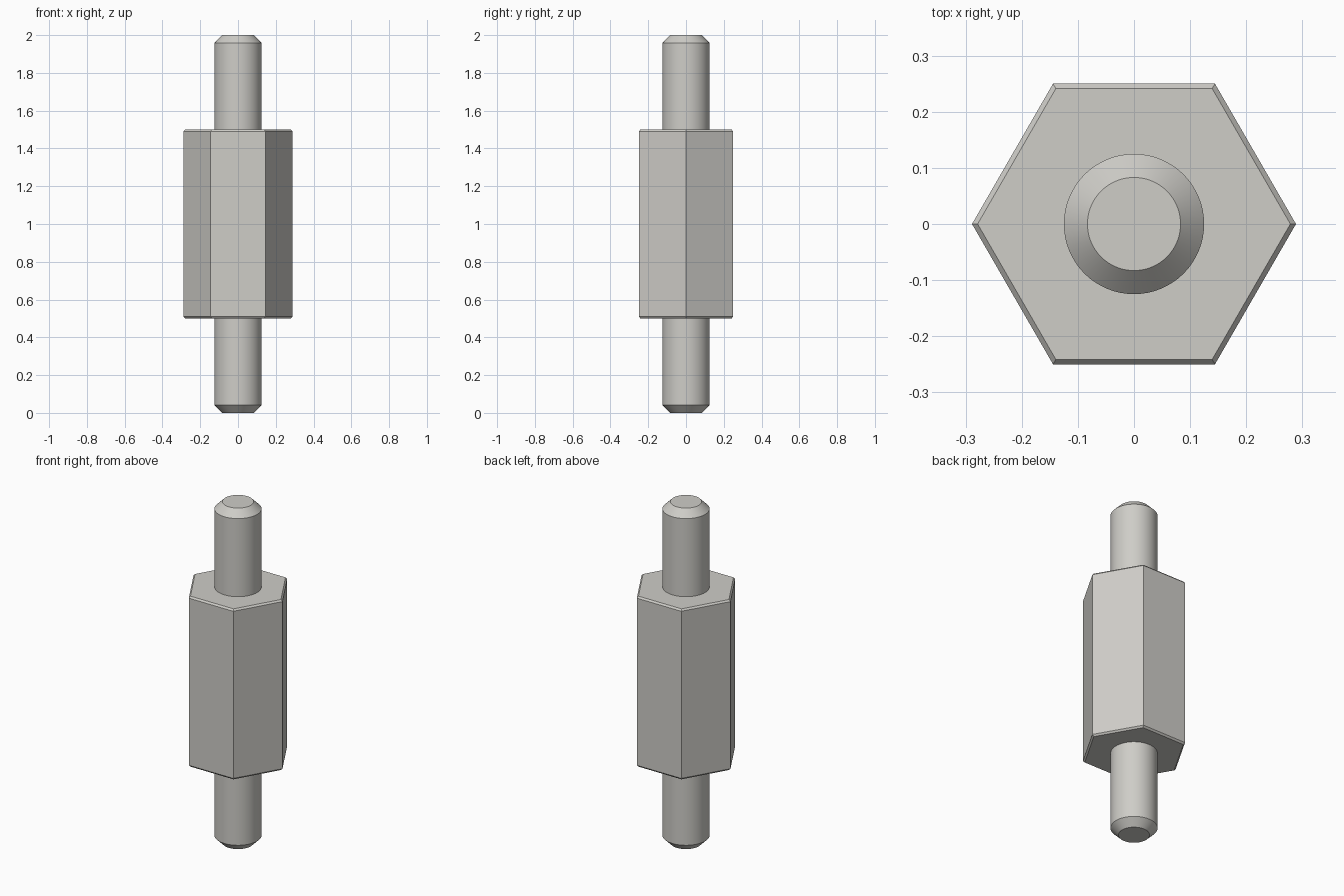
import bpy
import bmesh
import math

cube = bpy.data.objects.get("Cube")
if cube:
    bpy.data.objects.remove(cube, do_unlink=True)

# Single bare-metal colour
metal = bpy.data.materials.new("pale_warm_grey_metal")
metal.use_nodes = True
colour = (0.62, 0.61, 0.575, 1.0)
metal.diffuse_color = colour
metal.node_tree.nodes["Principled BSDF"].inputs["Base Color"].default_value = colour


def loft(name, sides, profile, smooth=False):
    """Stack rings of (radius, z) from bottom to top and close both ends."""
    bm = bmesh.new()
    rings = []
    for radius, z in profile:
        angles = [math.tau * i / sides for i in range(sides)]
        rings.append([bm.verts.new((radius * math.cos(a), radius * math.sin(a), z))
                      for a in angles])
    for low, high in zip(rings, rings[1:]):
        for i in range(sides):
            j = (i + 1) % sides
            bm.faces.new((low[i], low[j], high[j], high[i]))
    bm.faces.new(rings[0][::-1])
    bm.faces.new(rings[-1])
    mesh = bpy.data.meshes.new(name)
    bm.to_mesh(mesh)
    bm.free()
    mesh.materials.append(metal)
    obj = bpy.data.objects.new(name, mesh)
    bpy.context.collection.objects.link(obj)
    if smooth:
        bpy.ops.object.select_all(action="DESELECT")
        obj.select_set(True)
        bpy.context.view_layer.objects.active = obj
        bpy.ops.object.shade_smooth_by_angle(angle=math.radians(30))
    return obj


# Hexagonal body with small chamfers, corners on the x axis
HEX = 0.25 / math.cos(math.pi / 6)
BEVEL = 0.01
loft("hex_body", 6, [(HEX - BEVEL, 0.5), (HEX, 0.5 + BEVEL),
                     (HEX, 1.5 - BEVEL), (HEX - BEVEL, 1.5)])

# Round studs with chamfered tips
ROD, TIP = 0.125, 0.083
CHAMFER = ROD - TIP
loft("lower_stud", 64, [(TIP, 0), (ROD, CHAMFER), (ROD, 0.5)], smooth=True)
loft("upper_stud", 64, [(ROD, 1.5), (ROD, 2 - CHAMFER), (TIP, 2)], smooth=True)
